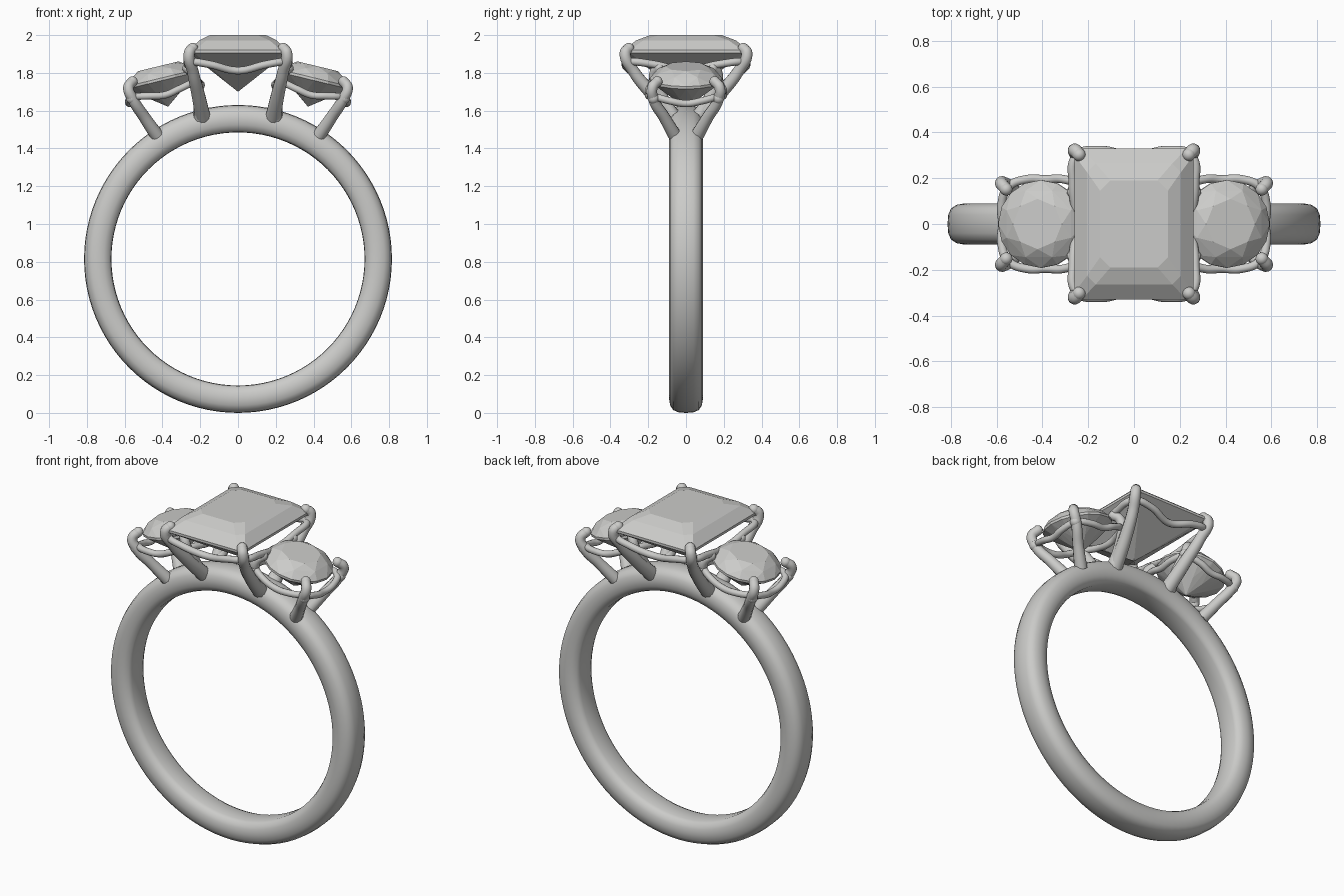
import bpy, bmesh, math
from mathutils import Vector

cube = bpy.data.objects.get("Cube")
if cube:
    bpy.data.objects.remove(cube, do_unlink=True)

# One pale grey for metal and stones
grey = bpy.data.materials.new("pale_grey")
grey.use_nodes = True
colour = (0.6, 0.6, 0.585, 1)
grey.diffuse_color = colour
grey.node_tree.nodes["Principled BSDF"].inputs["Base Color"].default_value = colour


def activate(ob):
    bpy.ops.object.select_all(action='DESELECT')
    ob.select_set(True)
    bpy.context.view_layer.objects.active = ob


def finish(name, bm, smooth=False):
    bmesh.ops.recalc_face_normals(bm, faces=bm.faces)
    mesh = bpy.data.meshes.new(name)
    bm.to_mesh(mesh)
    bm.free()
    mesh.materials.append(grey)
    ob = bpy.data.objects.new(name, mesh)
    bpy.context.collection.objects.link(ob)
    if smooth:
        activate(ob)
        bpy.ops.object.shade_smooth_by_angle(angle=math.radians(50))
    return ob


def hull(name, points):
    """Faceted stone as the convex hull of its corner points."""
    bm = bmesh.new()
    for p in points:
        bm.verts.new(p)
    bmesh.ops.convex_hull(bm, input=bm.verts)
    bmesh.ops.dissolve_limit(bm, angle_limit=0.01, verts=bm.verts, edges=bm.edges)
    return finish(name, bm)


def wire(name, points, radii, closed=False):
    """Smooth tapering round wire through the points."""
    curve = bpy.data.curves.new(name, 'CURVE')
    curve.dimensions = '3D'
    curve.bevel_depth = 1
    curve.bevel_resolution = 4
    curve.resolution_u = 8
    curve.use_fill_caps = True
    spline = curve.splines.new('BEZIER')
    spline.bezier_points.add(len(points) - 1)
    spline.use_cyclic_u = closed
    for bp, p, r in zip(spline.bezier_points, points, radii):
        bp.co, bp.radius = p, r
        bp.handle_left_type = bp.handle_right_type = 'AUTO'
    ob = bpy.data.objects.new(name, curve)
    bpy.context.collection.objects.link(ob)
    curve.materials.append(grey)
    activate(ob)
    bpy.ops.object.convert(target='MESH')
    ob = bpy.context.view_layer.objects.active
    bpy.ops.object.shade_smooth_by_angle(angle=math.radians(50))
    return ob


def bead(name, centre, radius):
    bm = bmesh.new()
    bmesh.ops.create_uvsphere(bm, u_segments=16, v_segments=10, radius=radius)
    bmesh.ops.translate(bm, verts=bm.verts, vec=centre)
    return finish(name, bm, True)


def prong(name, points, radii):
    wire(name, points, radii)
    bead(name + "_tip", Vector(points[-1]), radii[-1] * 1.03)


# Band: rounded section spun around the finger axis
half = [(0.05, 0.672), (0.072, 0.682), (0.085, 0.71), (0.09, 0.74),
        (0.084, 0.775), (0.068, 0.8), (0.04, 0.812)]
section = [(0, 0.67)] + half + [(0, 0.815)] + [(-y, r) for y, r in reversed(half)]
mid_z = 0.815
bm = bmesh.new()
ring = [bm.verts.new((0, y, mid_z + r)) for y, r in section]
edges = [bm.edges.new((ring[i - 1], ring[i])) for i in range(len(ring))]
bmesh.ops.spin(bm, geom=ring + edges, cent=(0, 0, mid_z), axis=(0, 1, 0),
               angle=math.tau, steps=96)
bmesh.ops.remove_doubles(bm, verts=bm.verts, dist=0.0005)
finish("band", bm, True)


# Centre stone: step cut with clipped corners and a pointed pavilion
def clipped(hx, hy, cut, z):
    return [(sx * x, sy * y, z) for sx in (-1, 1) for sy in (-1, 1)
            for x, y in ((hx - cut, hy), (hx, hy - cut))]


hull("centre_stone",
     clipped(0.26, 0.33, 0.03, 1.905) + clipped(0.26, 0.33, 0.03, 1.92)
     + clipped(0.205, 0.264, 0.038, 1.972) + clipped(0.148, 0.19, 0.045, 2.0)
     + [(0, 0, 1.7)])

# Centre setting: four prongs and a scalloped rail
for sx, side in ((1, "left"), (-1, "right")):
    for sy, end in ((-1, "front"), (1, "back")):
        path = [(0.185, 0.055, 1.56), (0.212, 0.18, 1.69), (0.24, 0.278, 1.81),
                (0.258, 0.322, 1.905), (0.24, 0.303, 1.93)]
        prong(f"centre_prong_{end}_{side}",
              [(sx * x, sy * y, z) for x, y, z in path],
              [0.042, 0.036, 0.031, 0.03, 0.028])

quarter = [(0.25, 0, 1.812), (0.266, 0.17, 1.845), (0.25, 0.298, 1.86),
           (0.15, 0.322, 1.845), (0, 0.295, 1.812)]
loop = quarter + [(-x, y, z) for x, y, z in quarter[-2::-1]]
loop += [(x, -y, z) for x, y, z in loop[-2:0:-1]]
wire("centre_rail", loop, [0.02] * len(loop), True)


# Side stones and settings, tilted outwards
tilt = math.radians(13.6)


def side_point(s, u, v, h):
    """u points outwards, v to the back, h along the stone axis."""
    return Vector((s * (0.405 + u * math.cos(tilt) + h * math.sin(tilt)), v,
                   1.765 - u * math.sin(tilt) + h * math.cos(tilt)))


def circle(s, count, radius, h, offset=0.0):
    angles = [(i + offset) * math.tau / count for i in range(count)]
    return [side_point(s, radius * math.cos(a), radius * math.sin(a), h) for a in angles]


for s, side in ((1, "left"), (-1, "right")):
    hull(f"side_stone_{side}",
         circle(s, 8, 0.11, 0.072) + circle(s, 8, 0.157, 0.047, 0.5)
         + circle(s, 16, 0.192, 0.008) + circle(s, 16, 0.192, -0.006)
         + circle(s, 8, 0.09, -0.085, 0.5) + [side_point(s, 0, 0, -0.148)])

    for sy, end in ((-1, "front"), (1, "back")):
        prong(f"outer_prong_{end}_{side}",
              [(s * 0.43, sy * 0.06, 1.47), (s * 0.495, sy * 0.115, 1.565),
               side_point(s, 0.172, sy * 0.172, -0.065),
               side_point(s, 0.18, sy * 0.178, 0.0),
               side_point(s, 0.152, sy * 0.152, 0.026)],
              [0.036, 0.031, 0.029, 0.028, 0.027])
        prong(f"inner_prong_{end}_{side}",
              [(s * 0.2, sy * 0.06, 1.56), (s * 0.205, sy * 0.12, 1.66),
               side_point(s, -0.172, sy * 0.165, -0.06),
               side_point(s, -0.168, sy * 0.165, 0.0),
               side_point(s, -0.148, sy * 0.142, 0.026)],
              [0.036, 0.031, 0.028, 0.027, 0.026])

    # Rounded square rail, dipping between the prongs
    rail = []
    for i in range(16):
        a = i * math.tau / 16
        dip = math.cos(4 * a)
        r = 0.212 - 0.017 * dip
        rail.append(side_point(s, r * math.cos(a), r * math.sin(a), -0.07 - 0.014 * dip))
    wire(f"side_rail_{side}", rail, [0.019] * 16, True)
    # Rail joints where the wire meets the prongs
    for su in (-1, 1):
        for sv in (-1, 1):
            bead(f"rail_joint_{side}", side_point(s, su * 0.176, sv * 0.172, -0.06), 0.031)
